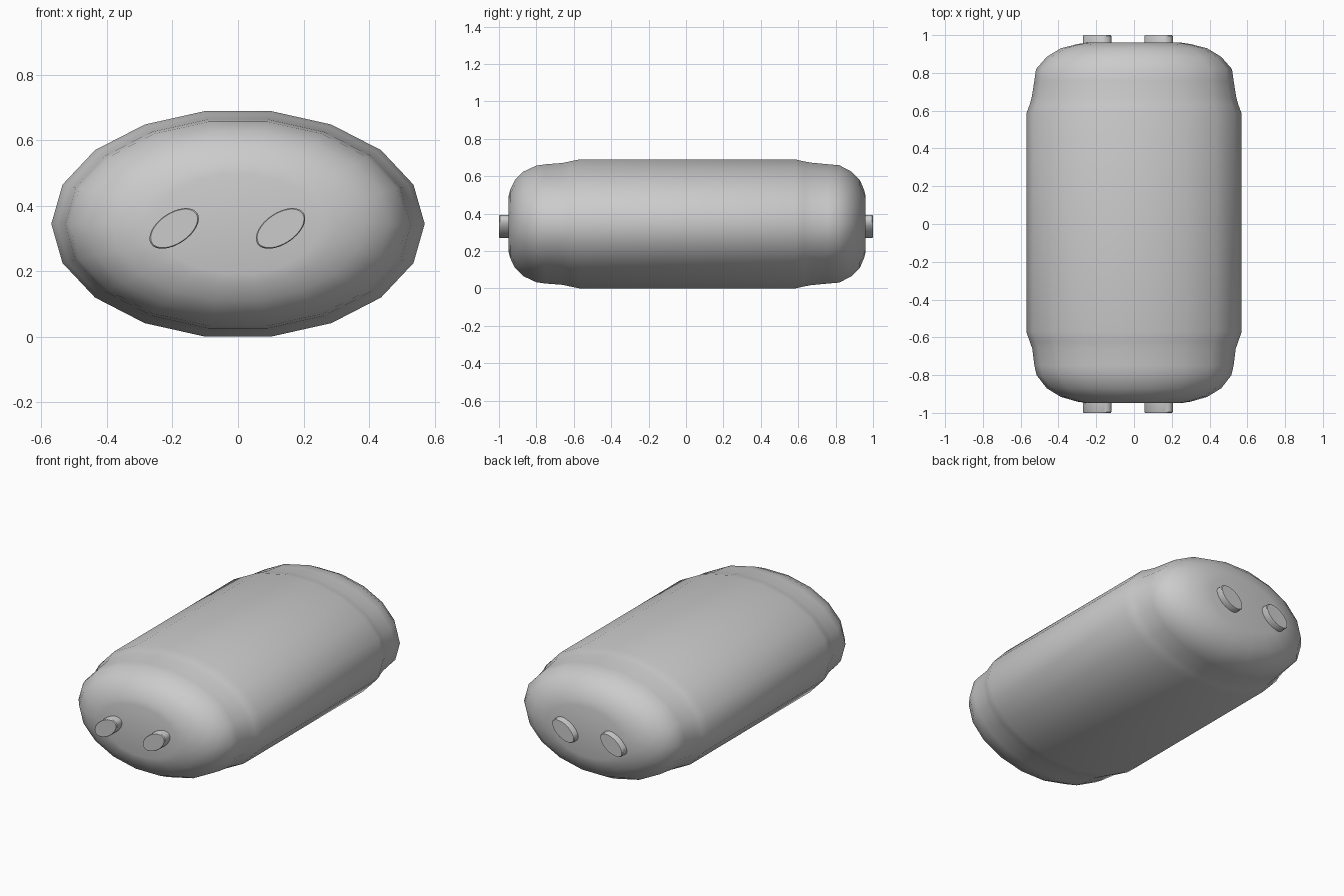
import bpy, bmesh, math

if "Cube" in bpy.data.objects:
    bpy.data.objects.remove(bpy.data.objects["Cube"])

HALF_W, HALF_H, MID_Z = 0.57, 0.35, 0.345
SIDES = 18

# lengthwise profile: (y, scale of the elliptical section)
PROFILE = [(-0.948, 0.44), (-0.94, 0.53), (-0.915, 0.68), (-0.87, 0.81), (-0.80, 0.905),
           (-0.75, 0.925), (-0.66, 0.945), (-0.62, 0.97), (-0.57, 1.0),
           (0.585, 1.0), (0.63, 0.97), (0.67, 0.95), (0.76, 0.925), (0.82, 0.91),
           (0.885, 0.81), (0.93, 0.68), (0.952, 0.53), (0.96, 0.44)]


def loft(name, rings, angle):
    """Skin closed rings of points, cap both ends, smooth by angle."""
    bm = bmesh.new()
    loops = [[bm.verts.new(p) for p in ring] for ring in rings]
    n = len(loops[0])
    for a, b in zip(loops, loops[1:]):
        for i in range(n):
            j = (i + 1) % n
            bm.faces.new((a[i], a[j], b[j], b[i]))
    bm.faces.new(loops[0])
    bm.faces.new(loops[-1])
    bmesh.ops.recalc_face_normals(bm, faces=bm.faces[:])
    mesh = bpy.data.meshes.new(name)
    bm.to_mesh(mesh)
    bm.free()
    obj = bpy.data.objects.new(name, mesh)
    bpy.context.collection.objects.link(obj)
    bpy.ops.object.select_all(action='DESELECT')
    obj.select_set(True)
    bpy.context.view_layer.objects.active = obj
    bpy.ops.object.shade_smooth_by_angle(angle=math.radians(angle))
    return obj


def ellipse(cx, y, cz, a, b, tilt, n):
    pts = []
    for i in range(n):
        t = 2 * math.pi * i / n
        u, v = a * math.cos(t), b * math.sin(t)
        pts.append((cx + u * math.cos(tilt) - v * math.sin(tilt), y,
                    cz + u * math.sin(tilt) + v * math.cos(tilt)))
    return pts


# tank body with necked, rounded ends
loft("tank_body", [ellipse(0, y, MID_Z, HALF_W * s, HALF_H * s, 0, SIDES)
                   for y, s in PROFILE], 60)

# tilted oval stubs on both ends
TILT = math.radians(34)
for end, sign in (("front", -1), ("back", 1)):
    for side, x in (("left", -0.195), ("right", 0.13)):
        loft(f"{end}_{side}_stub",
             [ellipse(x, sign * y, 0.331, 0.085 * s, 0.048 * s, TILT, 32)
              for y, s in ((0.92, 1), (0.995, 1), (1.0, 0.95))], 30)
